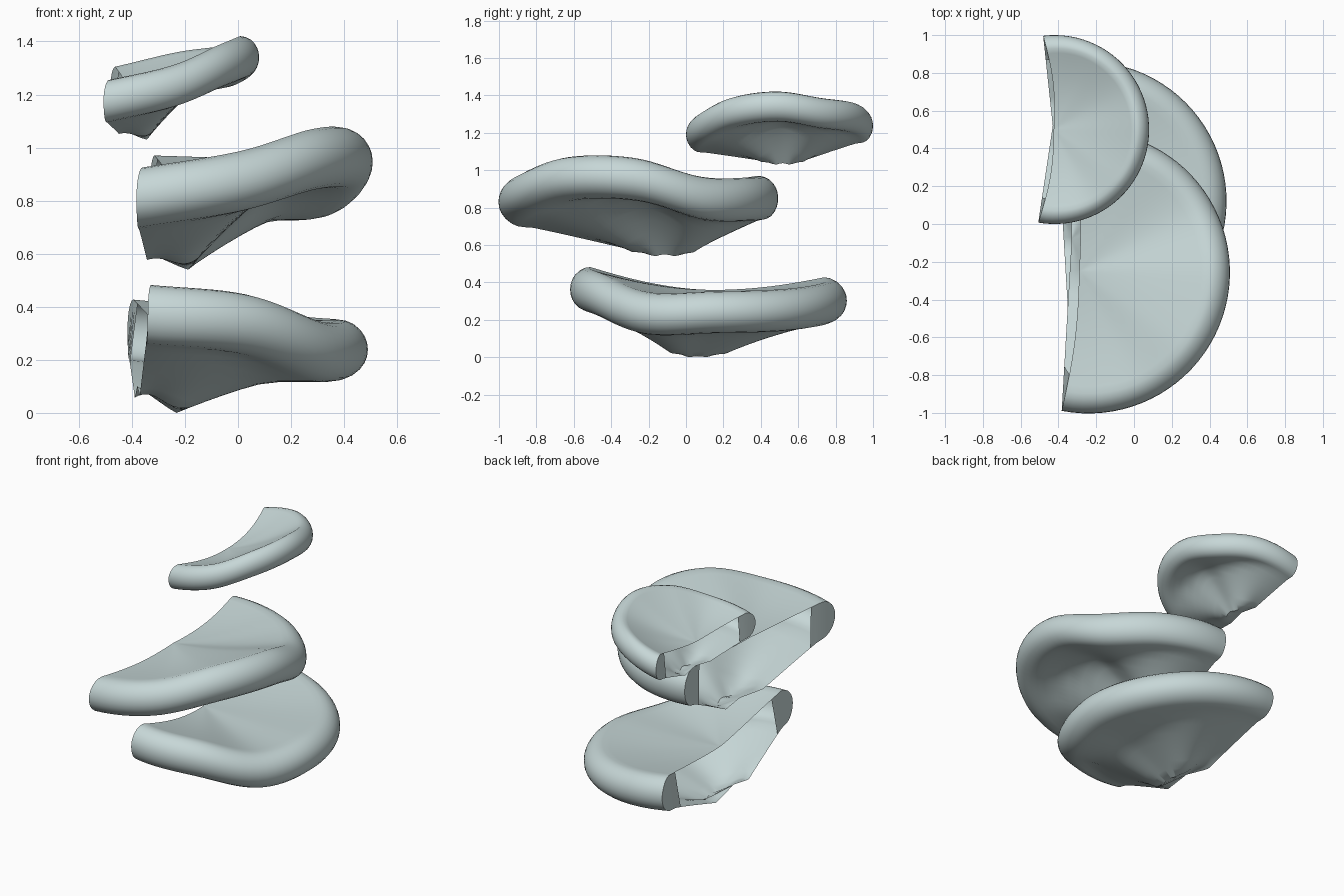
import bpy, bmesh, math

if "Cube" in bpy.data.objects:
    bpy.data.objects.remove(bpy.data.objects["Cube"])

mat = bpy.data.materials.new("pale blue grey")
mat.diffuse_color = (0.57, 0.68, 0.68, 1.0)
mat.use_nodes = True
mat.node_tree.nodes["Principled BSDF"].inputs["Base Color"].default_value = mat.diffuse_color

N = 48                                   # steps around the rim
F = [0, .06, .12, .18, .25, .32, .4, .48, .56, .65, .74, .81, .86,
     .90, .935, .965, .985, .996, 1.0]   # radial steps, centre to rim
CROWN = 0.86                             # where the rounded rim begins
OPEN = 0.75                              # back is hollow inside this radius


def spline(vals, u):
    """Smooth curve through evenly spaced values, u in 0..1."""
    p = u * (len(vals) - 1)
    i = min(int(p), len(vals) - 2)
    t = p - i
    a, b = vals[i], vals[i + 1]
    m0 = (b - vals[i - 1]) / 2 if i > 0 else b - a
    m1 = (vals[i + 2] - a) / 2 if i + 2 < len(vals) else b - a
    return ((2*t**3 - 3*t*t + 1) * a + (t**3 - 2*t*t + t) * m0
            + (3*t*t - 2*t**3) * b + (t**3 - t*t) * m1)


def lerp(a, b, t):
    return a + (b - a) * t


def bracket(name, centre, r, angles, rim, half, top, keel, lift):
    """Half-round shelf: wavy rounded rim, dished top, keel below, hollow back."""
    bm = bmesh.new()
    tx, ty, tz = top                     # middle of the back, upper edge
    kx, ky, kz = keel                    # middle of the back, lower edge
    upper, lower = [], []
    tc = bm.verts.new((tx, ty, tz))
    lc = bm.verts.new((kx, ky, kz + lift))
    for i in range(N + 1):
        u = i / N
        a = math.radians(lerp(angles[0], angles[1], u))
        ox = centre[0] + r * math.cos(a)
        oy = centre[1] + r * math.sin(a)
        oz = spline(rim, u)
        side = math.sin(a)**2
        low = kz + lift * side**4 * .7   # back edge is lifted a little
        flat = lerp(.17, .25, side)      # the keel is a shallow bowl,
        reach = lerp(.58, .84, side)     # wider than it is long
        up, lo = [tc], [lc]
        for f in F[1:]:
            if f > CROWN:
                h = half * math.sqrt(max(0, 1 - ((f - CROWN) / (1 - CROWN))**2))
                zt, zb = oz + h, oz - h
            else:
                zt = lerp(tz, oz + half, (f / CROWN)**1.3)
                zt -= half * 0.1 * math.sin(math.pi * f / CROWN)
                w = 1 - min(1, max(0, f - flat) / (reach - flat))
                zb = lerp(oz - half, low, w**lerp(1.25, 1.05, side))
                if f < flat:
                    zb = lerp(kz + lift, low, f / flat)
            bump = .025 * math.sin(math.pi * f) * side**3
            v = bm.verts.new((lerp(tx, ox, f) + bump, lerp(ty, oy, f), zt))
            up.append(v)
            if f == 1.0:
                lo.append(v)             # both skins meet at the rim
            else:
                lo.append(bm.verts.new((lerp(kx, ox, f), lerp(ky, oy, f), zb)))
        upper.append(up)
        lower.append(lo)

    def face(*vs):
        vs = list(dict.fromkeys(vs))
        if len(vs) > 2:
            bm.faces.new(vs)

    for k in range(len(F) - 1):
        for i in range(N):               # top and underside
            face(upper[i][k], upper[i+1][k], upper[i+1][k+1], upper[i][k+1])
            face(lower[i][k], lower[i][k+1], lower[i+1][k+1], lower[i+1][k])
        if F[k + 1] > OPEN:              # end caps of the rim
            for i in (0, N):
                face(upper[i][k], lower[i][k], lower[i][k+1], upper[i][k+1])
    bmesh.ops.recalc_face_normals(bm, faces=bm.faces)
    bm.normal_update()
    if next(iter(tc.link_faces)).normal.z < 0:
        bmesh.ops.reverse_faces(bm, faces=bm.faces)
    me = bpy.data.meshes.new(name)
    bm.to_mesh(me)
    bm.free()
    me.materials.append(mat)
    ob = bpy.data.objects.new(name, me)
    bpy.context.collection.objects.link(ob)
    bpy.ops.object.select_all(action='DESELECT')
    ob.select_set(True)
    bpy.context.view_layer.objects.active = ob
    bpy.ops.object.shade_smooth_by_angle(angle=math.radians(50))


# three shelves, lowest first
bracket("lower_bracket", (-.25, .12), .74, (-97, 103),
        [.37, .335, .235, .24, .25, .28, .315], .112,
        (-.33, .12, .36), (-.38, .05, .0), .1)
bracket("middle_bracket", (-.24, -.255), .748, (-101, 97),
        [.81, .87, .955, .95, .85, .845, .855], .115,
        (-.29, -.25, .92), (-.33, -.08, .54), .06)
bracket("upper_bracket", (-.42, .5), .5, (-100, 97),
        [1.175, 1.23, 1.31, 1.34, 1.305, 1.28, 1.225], .08,
        (-.425, .5, 1.215), (-.43, .52, 1.03), .035)
